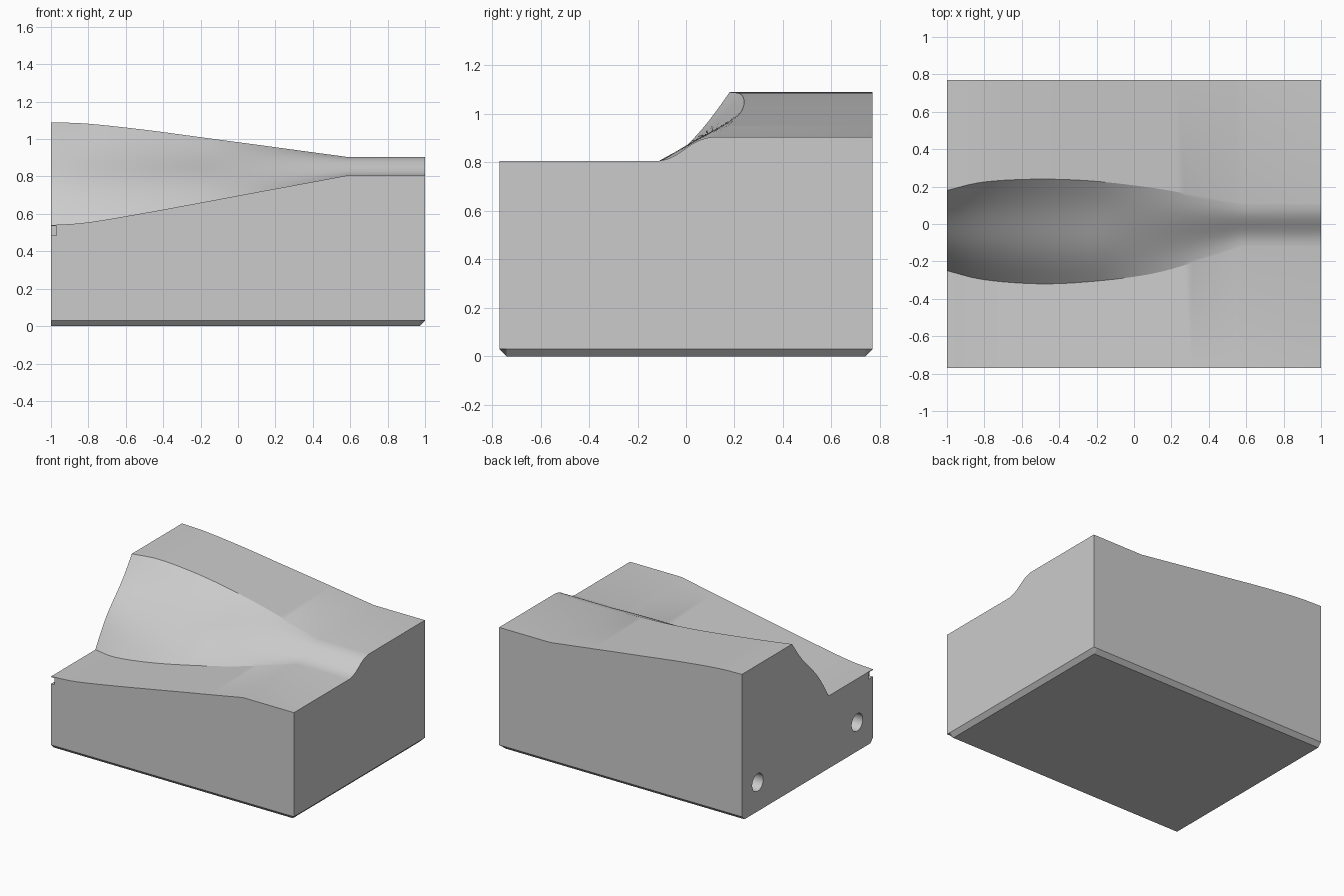
import bpy, bmesh, math
from mathutils import Vector

cube = bpy.data.objects.get("Cube")
if cube:
    bpy.data.objects.remove(cube, do_unlink=True)

HALF_X, HALF_Y, CHAMFER = 1.0, 0.77, 0.03

grey = bpy.data.materials.new("plain_grey")
grey.use_nodes = True
colour = (0.6, 0.6, 0.6, 1)
grey.diffuse_color = colour
grey.node_tree.nodes["Principled BSDF"].inputs["Base Color"].default_value = colour

# Stations along the block: x, low rim y, low rim z, high rim y, high rim z
STATIONS = [
    (-1.0, -0.25, 0.54, 0.18, 1.09),
    (-0.8, -0.298, 0.555, 0.225, 1.082),
    (-0.5, -0.32, 0.605, 0.24, 1.05),
    (-0.2, -0.305, 0.66, 0.228, 1.01),
    (0.1, -0.265, 0.716, 0.193, 0.97),
    (0.35, -0.195, 0.762, 0.15, 0.936),
    (0.58, -0.12, 0.805, 0.11, 0.905),
]


def spline(rows, steps):
    """Catmull-Rom curve through rows of numbers."""
    rows = [Vector(r) for r in rows]
    ends = [rows[0] * 2 - rows[1]] + rows + [rows[-1] * 2 - rows[-2]]
    out = []
    for a, b, c, d in zip(ends, ends[1:], ends[2:], ends[3:]):
        for i in range(steps):
            t = i / steps
            out.append(b + (c - a) * t / 2 + (a * 2 - b * 5 + c * 4 - d) * t * t / 2
                       + (b * 3 - a - c * 3 + d) * t ** 3 / 2)
    return out + [rows[-1]]


def section(row, steps=24):
    """Cross-section of the block, with the curved slope between its two rims."""
    x, y0, z0, y1, z1 = row
    blend = min(1, max(0, (x + 0.2) / 0.78))
    wave, bulge = 0.035 - 0.135 * blend, 0.03 * (1 - blend)
    inner = HALF_Y - CHAMFER
    floor = CHAMFER if x >= HALF_X else 0
    pts = [(-inner, floor), (inner, floor), (HALF_Y, CHAMFER), (HALF_Y, z1)]
    for i in range(steps, -1, -1):
        t = i / steps
        f = t + wave * math.sin(2 * math.pi * t) + bulge * math.sin(math.pi * t)
        pts.append((y0 + (y1 - y0) * t, z0 + (z1 - z0) * f))
    pts += [(-HALF_Y, z0), (-HALF_Y, CHAMFER)]
    return [(x, y, z) for y, z in pts]


# Sculpted block, lofted along x, chamfered below on three sides
rows = [tuple(r) for r in spline(STATIONS, 6)]
rows += [(x,) + rows[-1][1:] for x in (HALF_X - CHAMFER, HALF_X)]
bm = bmesh.new()
rings = [[bm.verts.new(p) for p in section(r)] for r in rows]
for a, b in zip(rings, rings[1:]):
    for i in range(len(a)):
        j = (i + 1) % len(a)
        bm.faces.new((a[i], a[j], b[j], b[i]))
bm.faces.new(rings[0])
bm.faces.new(rings[-1])
bmesh.ops.remove_doubles(bm, verts=bm.verts, dist=1e-5)
bmesh.ops.dissolve_degenerate(bm, edges=bm.edges, dist=1e-5)
bmesh.ops.recalc_face_normals(bm, faces=bm.faces)
mesh = bpy.data.meshes.new("sculpted_block")
bm.to_mesh(mesh)
bm.free()
mesh.materials.append(grey)
block = bpy.data.objects.new("sculpted_block", mesh)
bpy.context.collection.objects.link(block)


def cut(cutter):
    """Subtract a helper from the block and remove it."""
    cutter.hide_render = True
    cutter.data.materials.append(grey)
    mod = block.modifiers.new("cut", "BOOLEAN")
    mod.operation, mod.solver, mod.object = "DIFFERENCE", "EXACT", cutter
    bpy.ops.object.select_all(action="DESELECT")
    block.select_set(True)
    bpy.context.view_layer.objects.active = block
    bpy.ops.object.modifier_apply(modifier=mod.name)
    bpy.data.objects.remove(cutter, do_unlink=True)


# Two round peg holes in the tall end
for side in (-1, 1):
    bpy.ops.mesh.primitive_cylinder_add(
        vertices=32, radius=0.065, depth=0.5,
        location=(-HALF_X, side * 0.585, 0.215), rotation=(0, math.pi / 2, 0))
    cut(bpy.context.object)

# Small notch under the low front corner
bpy.ops.mesh.primitive_cube_add(size=1, location=(-HALF_X, -HALF_Y, 0.51))
bpy.context.object.scale = (0.06, 0.1, 0.05)
cut(bpy.context.object)

block.select_set(True)
bpy.context.view_layer.objects.active = block
bpy.ops.object.shade_smooth_by_angle(angle=math.radians(20))
